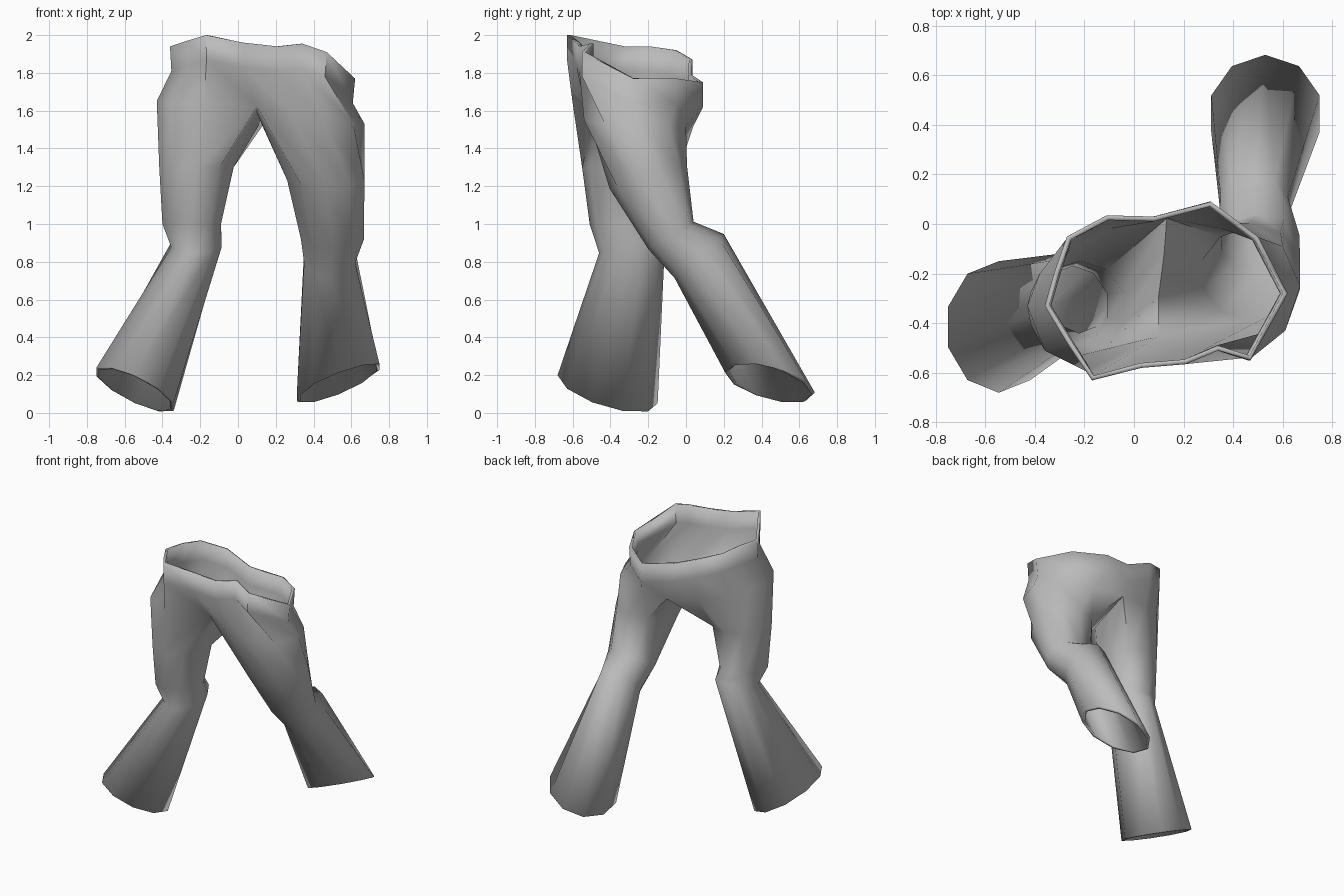
import bpy, bmesh
from math import cos, sin, radians

cube = bpy.data.objects.get("Cube")
if cube:
    bpy.data.objects.remove(cube)

cloth = bpy.data.materials.new("grey cloth")
cloth.use_nodes = True
colour = (0.5, 0.5, 0.5, 1)
cloth.diffuse_color = colour
cloth.node_tree.nodes["Principled BSDF"].inputs["Base Color"].default_value = colour

bm = bmesh.new()


def ring(points):
    return [bm.verts.new(p) for p in points]


def bridge(a, b):
    n = len(a)
    for i in range(n):
        j = (i + 1) % n
        bm.faces.new((a[i], a[j], b[j], b[i]))


def leg_ring(centre, rx, ry, sx, sy, side):
    """Tilted ten-sided oval, starting at the inner front."""
    x, y, z = centre
    points = []
    for i in range(10):
        a = radians(234 + 36 * i)
        dx, dy = side * rx * cos(a), ry * sin(a)
        points.append((x + dx, y + dy, z + sx * dx + sy * dy))
    return ring(points)


# Waist edge: front centre, left side, back centre, right side
waist = [
    (.03, -.58, 1.96), (.21, -.565, 1.94), (.34, -.51, 1.955), (.47, -.55, 1.91),
    (.62, -.28, 1.77), (.5, -.05, 1.77), (.31, .09, 1.75), (.08, .03, 1.79),
    (-.11, .035, 1.87), (-.27, -.05, 1.92), (-.32, -.19, 1.94), (-.36, -.33, 1.94),
    (-.27, -.48, 1.97), (-.17, -.63, 2.0)]

# Hip line, in the same order
hips = [
    (.1, -.47, 1.62), (.27, -.53, 1.6), (.45, -.54, 1.55), (.61, -.43, 1.53),
    (.67, -.25, 1.53), (.6, -.09, 1.53), (.36, .0, 1.52), (.13, .04, 1.52),
    (-.1, .0, 1.55), (-.27, -.09, 1.6), (-.38, -.2, 1.63), (-.43, -.33, 1.65),
    (-.36, -.51, 1.65), (-.18, -.6, 1.64)]

# Waistband hangs straight down, then flares to the hips
rim = ring(waist)
band = ring([(x * .98, y, z - .13) for x, y, z in waist])
hip = ring(hips)
bridge(rim, band)
bridge(band, hip)

# Crotch strip between the two leg openings
mid_front, mid_back = ring([(.1, -.3, 1.59), (.12, -.12, 1.54)])
left_top = hip[0:8] + [mid_back, mid_front]
right_top = [hip[0]] + hip[:7:-1] + [hip[7], mid_back, mid_front]

# Legs: thigh, above knee, below knee, hem
left_leg = [
    ((.465, -.2, 1.25), .215, .205, 0, .3),
    ((.5, -.08, .94), .175, .12, 0, .6),
    ((.485, .07, .83), .142, .13, 0, .9),
    ((.53, .445, .16), .23, .237, .38, -.22)]
right_leg = [
    ((-.22, -.34, 1.3), .207, .21, 0, 0),
    ((-.245, -.33, 1.0), .163, .18, 0, 0),
    ((-.22, -.285, .89), .14, .175, 0, .25),
    ((-.545, -.415, .125), .215, .265, -.45, -.28)]

for top, sections, side in ((left_top, left_leg, 1), (right_top, right_leg, -1)):
    above = top
    for section in sections:
        below = leg_ring(*section, side)
        bridge(above, below)
        above = below

bmesh.ops.recalc_face_normals(bm, faces=bm.faces)
# Make sure the cloth faces outward, judged by the front of the waistband
bm.faces.ensure_lookup_table()
if bm.faces[0].normal.y > 0:
    bmesh.ops.reverse_faces(bm, faces=bm.faces)

mesh = bpy.data.meshes.new("trousers")
bm.to_mesh(mesh)
bm.free()
mesh.materials.append(cloth)
trousers = bpy.data.objects.new("trousers", mesh)
bpy.context.collection.objects.link(trousers)

bpy.context.view_layer.objects.active = trousers
trousers.select_set(True)
bpy.ops.object.shade_smooth_by_angle(angle=radians(60))

# Thin cloth with an inner lining
shell = trousers.modifiers.new("cloth_thickness", 'SOLIDIFY')
shell.thickness = .02
shell.offset = -1
